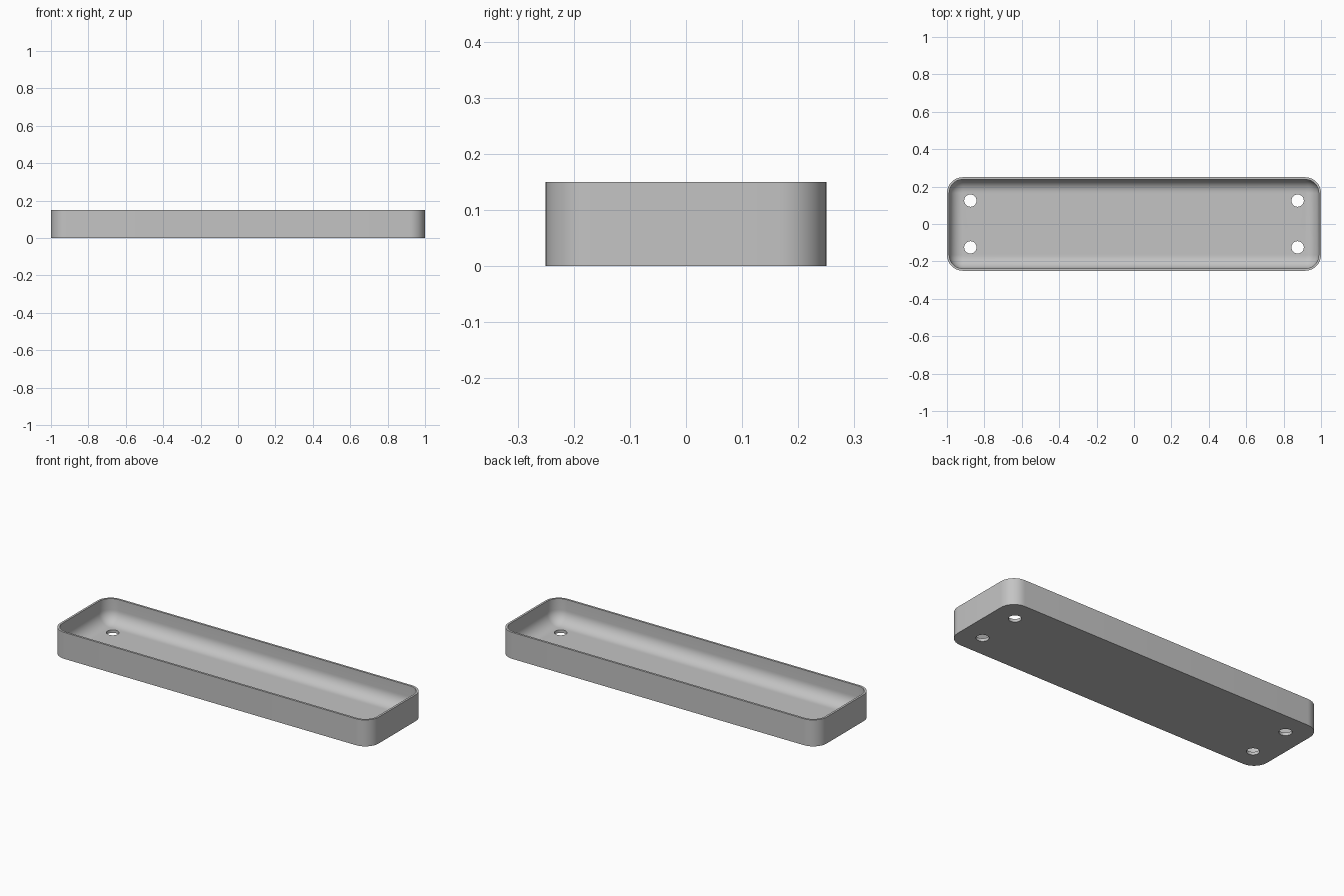
import bpy
import bmesh
from math import cos, sin, pi, radians

cube = bpy.data.objects.get("Cube")
if cube:
    bpy.data.objects.remove(cube, do_unlink=True)

HALF_X, HALF_Y, HEIGHT = 1.0, 0.25, 0.15
CORNER, WALL, FLOOR, FILLET = 0.085, 0.012, 0.017, 0.07
HOLE_X, HOLE_Y, HOLE_R = 0.875, 0.125, 0.033
STEPS = 12

grey = bpy.data.materials.new("plain grey")
grey.use_nodes = True
grey.diffuse_color = (0.55, 0.55, 0.55, 1)
grey.node_tree.nodes["Principled BSDF"].inputs["Base Color"].default_value = grey.diffuse_color


def rounded_ring(bm, inset, z):
    """Rounded rectangle of vertices, moved inwards by inset."""
    r = CORNER - inset
    verts = []
    for quarter, (sx, sy) in enumerate([(1, 1), (-1, 1), (-1, -1), (1, -1)]):
        for i in range(STEPS + 1):
            a = (quarter + i / STEPS) * pi / 2
            verts.append(bm.verts.new((sx * (HALF_X - CORNER) + r * cos(a),
                                       sy * (HALF_Y - CORNER) + r * sin(a), z)))
    return verts


# Tray shell: outer wall, rim, inner wall and rounded inner floor edge
profile = [(0, 0), (0, HEIGHT), (WALL, HEIGHT)]
for i in range(STEPS + 1):
    a = i / STEPS * pi / 2
    profile.append((WALL + FILLET * (1 - cos(a)), FLOOR + FILLET * (1 - sin(a))))

bm = bmesh.new()
rings = [rounded_ring(bm, inset, z) for inset, z in profile]
for low, high in zip(rings, rings[1:]):
    for i in range(len(low)):
        j = (i + 1) % len(low)
        bm.faces.new((low[i], low[j], high[j], high[i]))
bm.faces.new(rings[-1])
bm.faces.new(rings[0][::-1])
bmesh.ops.recalc_face_normals(bm, faces=bm.faces[:])
mesh = bpy.data.meshes.new("tray")
bm.to_mesh(mesh)
bm.free()
mesh.materials.append(grey)
tray = bpy.data.objects.new("tray", mesh)
bpy.context.collection.objects.link(tray)

# Four screw holes through the floor
for sx in (-1, 1):
    for sy in (-1, 1):
        bpy.ops.mesh.primitive_cylinder_add(vertices=32, radius=HOLE_R, depth=0.1,
                                            location=(sx * HOLE_X, sy * HOLE_Y, 0))
        cutter = bpy.context.object
        cutter.name = "hole_cutter"
        cutter.hide_render = True
        cutter.data.materials.append(grey)
        cut = tray.modifiers.new("hole", 'BOOLEAN')
        cut.operation, cut.solver, cut.object = 'DIFFERENCE', 'EXACT', cutter
        bpy.context.view_layer.objects.active = tray
        bpy.ops.object.modifier_apply(modifier=cut.name)
        bpy.data.objects.remove(cutter, do_unlink=True)

bpy.ops.object.select_all(action='DESELECT')
tray.select_set(True)
bpy.context.view_layer.objects.active = tray
bpy.ops.object.shade_smooth_by_angle(angle=radians(30))
